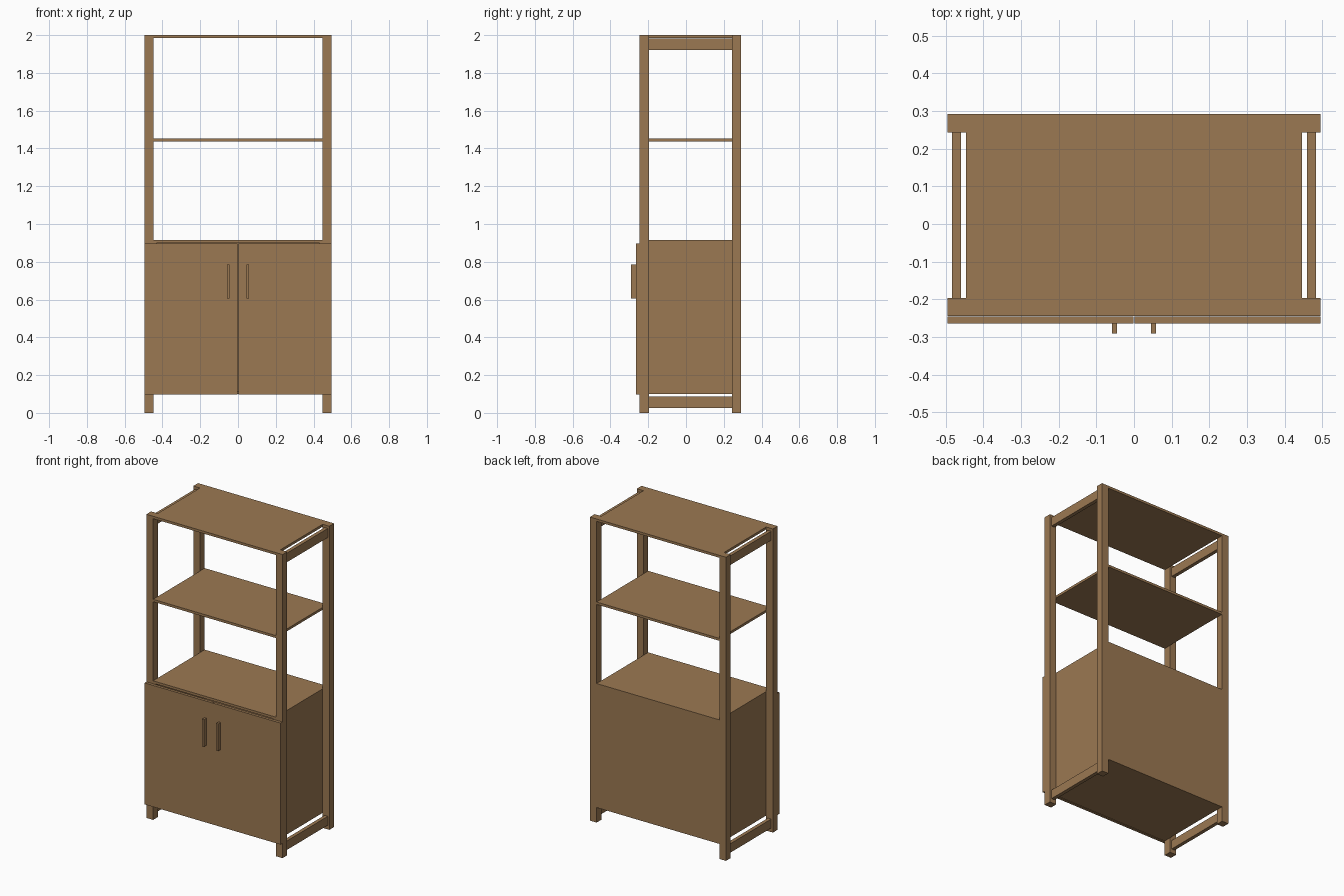
import bpy

if "Cube" in bpy.data.objects:
    bpy.data.objects.remove(bpy.data.objects["Cube"])

wood = bpy.data.materials.new("warm brown wood")
wood.diffuse_color = (0.33, 0.19, 0.085, 1)
wood.use_nodes = True
wood.node_tree.nodes["Principled BSDF"].inputs["Base Color"].default_value = wood.diffuse_color


def box(name, x, y, z):
    """Box spanning the (low, high) pair on each axis."""
    bpy.ops.mesh.primitive_cube_add(size=1)
    ob = bpy.context.object
    ob.name = name
    ob.data.name = name
    for v in ob.data.vertices:
        v.co = [a[0] + (c + 0.5) * (a[1] - a[0]) for a, c in zip((x, y, z), v.co)]
    ob.data.materials.append(wood)
    return ob


def pair(name, x, y, z):
    """The same box on the right and the left side."""
    box("right_" + name, x, y, z)
    box("left_" + name, (-x[1], -x[0]), y, z)


OUT, IN = 0.496, 0.447            # outer and inner faces of the posts
FRONT, BACK, POST = -0.245, 0.292, 0.049
PANEL = 0.016                     # board thickness

# Corner posts
pair("front_post", (IN, OUT), (FRONT, FRONT + POST), (0, 2))
pair("back_post", (IN, OUT), (BACK - POST, BACK), (0, 2))

# Side rails between the posts, top and bottom
for name, z in (("top_rail", (1.922, 1.982)), ("bottom_rail", (0.027, 0.086))):
    pair(name, (0.46, 0.484), (FRONT + POST, BACK - POST), z)

# Shelves
for name, top in (("bottom_shelf", 0.115), ("cabinet_top", 0.916),
                  ("middle_shelf", 1.453), ("top_shelf", 2.0)):
    box(name, (-IN, IN), (FRONT, BACK), (top - PANEL, top))

# Cabinet sides and back
pair("cabinet_side", (IN - PANEL, IN), (FRONT, BACK), (0.115, 0.90))
box("cabinet_back", (-IN + PANEL, IN - PANEL), (BACK - PANEL, BACK), (0.115, 0.90))

# Doors and upright handles
pair("door", (0.0015, OUT - 0.001), (-0.265, -0.246), (0.097, 0.897))
pair("handle", (0.045, 0.059), (-0.291, -0.265), (0.606, 0.785))
